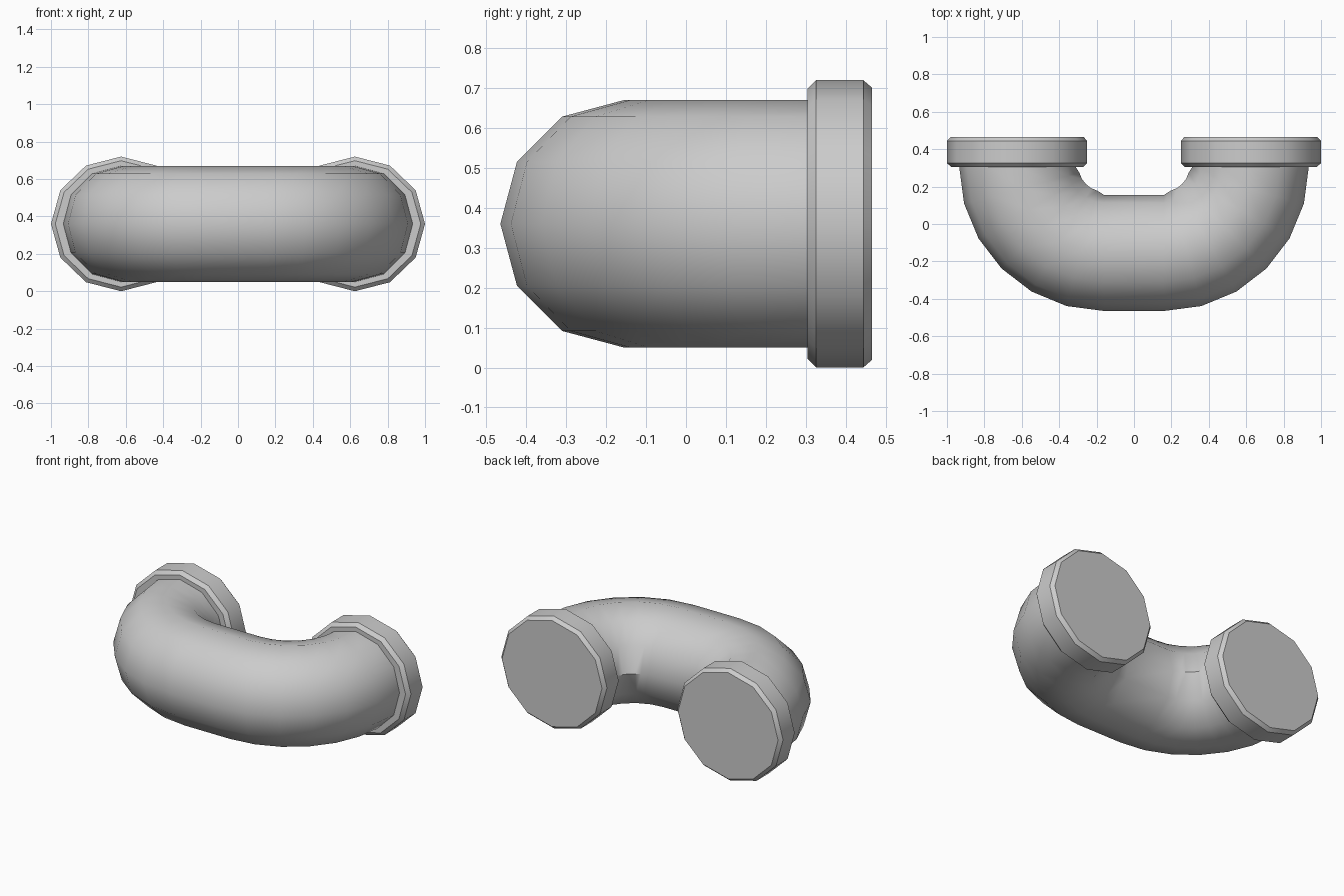
import bpy, bmesh
from math import sin, cos, pi, radians

if "Cube" in bpy.data.objects:
    bpy.data.objects.remove(bpy.data.objects["Cube"])

SIDES = 12
Z_MID = 0.36


def loft(name, rings):
    """Skin a list of vertex rings and cap both ends."""
    bm = bmesh.new()
    loops = [[bm.verts.new(p) for p in ring] for ring in rings]
    for a, b in zip(loops, loops[1:]):
        for i in range(SIDES):
            j = (i + 1) % SIDES
            bm.faces.new((a[i], a[j], b[j], b[i]))
    bm.faces.new(loops[0])
    bm.faces.new(loops[-1])
    bmesh.ops.recalc_face_normals(bm, faces=bm.faces)
    mesh = bpy.data.meshes.new(name)
    bm.to_mesh(mesh)
    bm.free()
    obj = bpy.data.objects.new(name, mesh)
    bpy.context.collection.objects.link(obj)
    bpy.ops.object.select_all(action='DESELECT')
    obj.select_set(True)
    bpy.context.view_layer.objects.active = obj
    bpy.ops.object.shade_smooth_by_angle(angle=radians(40))
    return obj


def pipe_ring(ox, oy, deg):
    """Cross-section of the bend, swung by deg around (ox, oy)."""
    a = radians(deg)
    ring = []
    for i in range(SIDES):
        t = 2 * pi * i / SIDES
        r = 0.465 + 0.31 * cos(t)
        if i == SIDES // 2 and 0 < abs(deg) < 90:
            r = 0.137  # tighter crease inside the bend
        ring.append((ox + r * sin(a), oy - r * cos(a), Z_MID + 0.31 * sin(t)))
    return ring


def flange_ring(cx, r, y):
    return [(cx + r * cos(2 * pi * i / SIDES), y,
             Z_MID + 0.96 * r * sin(2 * pi * i / SIDES)) for i in range(SIDES)]


# U-shaped pipe: two quarter bends joined by a short straight
rings = [pipe_ring(-0.16, 0.33, -90)]
rings += [pipe_ring(-0.16, 0.31, d) for d in range(-90, 1, 15)]
rings += [pipe_ring(0.16, 0.31, d) for d in range(0, 91, 15)]
rings += [pipe_ring(0.16, 0.33, 90)]
loft("bent_pipe", rings)

# Chamfered, closed flanges at both ends
profile = [(0.352, 0.304), (0.375, 0.326), (0.375, 0.444), (0.355, 0.466)]
for side, cx in (("left", -0.625), ("right", 0.625)):
    loft(side + "_flange", [flange_ring(cx, r, y) for r, y in profile])
